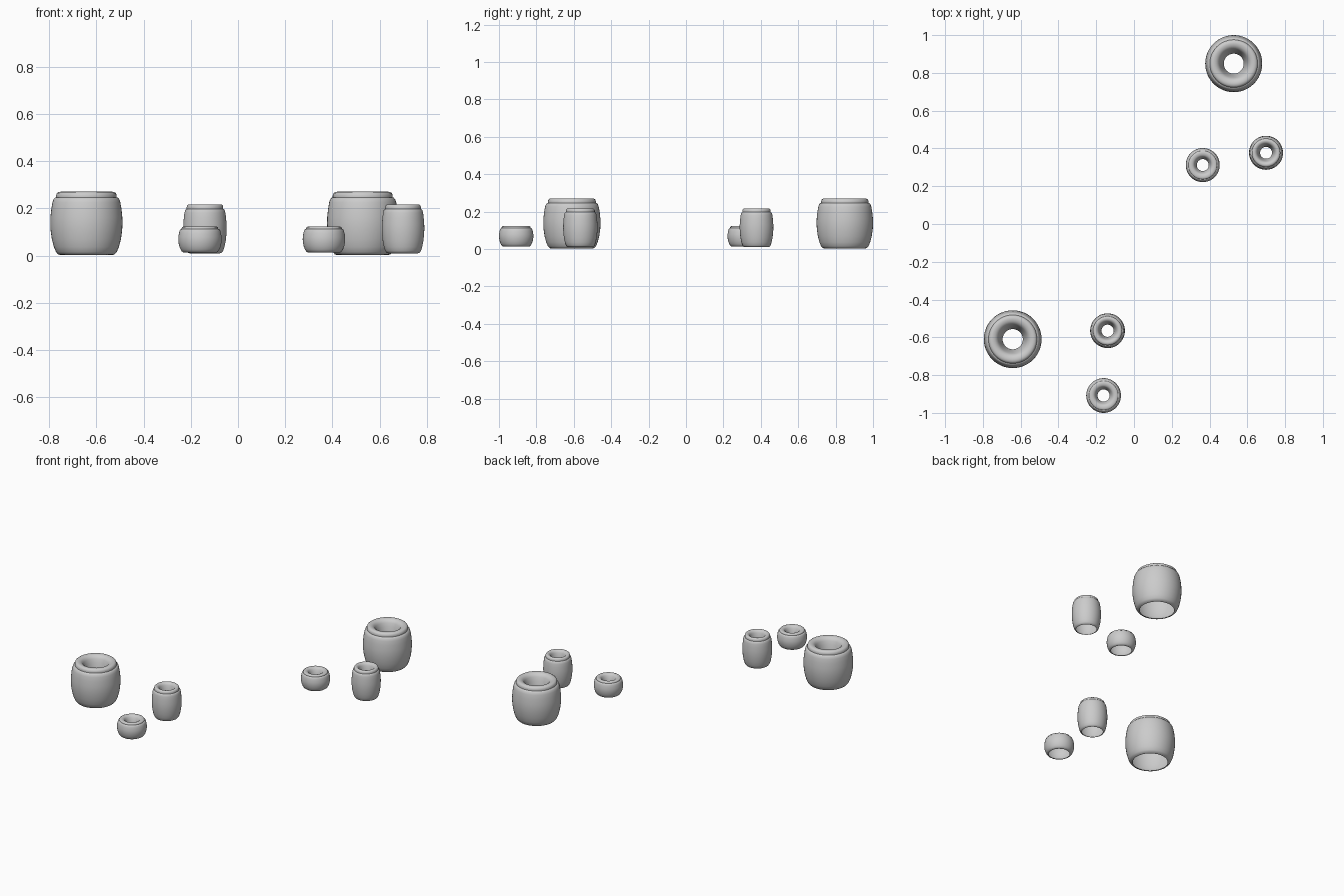
import bpy, bmesh, math

if "Cube" in bpy.data.objects:
    bpy.data.objects.remove(bpy.data.objects["Cube"])

SEGMENTS = 48

# Barrel profile (radius, height), both normalised to 1: outer wall, stepped lip, inner funnel
PROFILE = [
    (0.70, 0.0), (0.78, 0.012), (0.84, 0.05), (0.90, 0.13), (0.955, 0.25),
    (0.99, 0.39), (1.0, 0.50), (0.995, 0.60), (0.97, 0.73), (0.94, 0.83),
    (0.91, 0.88), (0.87, 0.905), (0.84, 0.91), (0.84, 0.94), (0.82, 0.975),
    (0.77, 0.995), (0.70, 1.0), (0.62, 0.99), (0.55, 0.965), (0.50, 0.92),
    (0.45, 0.84), (0.39, 0.72), (0.35, 0.58),
]


def barrel(name, x, y, radius, z0, z1):
    """Revolve the profile into an open-bottomed pot."""
    bm = bmesh.new()
    rings = []
    for r, h in PROFILE:
        ring = []
        for i in range(SEGMENTS):
            a = 2 * math.pi * i / SEGMENTS
            ring.append(bm.verts.new((r * radius * math.cos(a),
                                      r * radius * math.sin(a),
                                      h * (z1 - z0))))
        rings.append(ring)
    for low, high in zip(rings, rings[1:]):
        for i in range(SEGMENTS):
            j = (i + 1) % SEGMENTS
            bm.faces.new((low[i], low[j], high[j], high[i]))
    mesh = bpy.data.meshes.new(name)
    bm.to_mesh(mesh)
    bm.free()
    obj = bpy.data.objects.new(name, mesh)
    obj.location = (x, y, z0)
    bpy.context.collection.objects.link(obj)
    bpy.context.view_layer.objects.active = obj
    obj.select_set(True)
    bpy.ops.object.shade_smooth_by_angle(angle=math.radians(40))
    obj.select_set(False)


# Back right group
barrel("large_pot_back", 0.528, 0.849, 0.151, 0.002, 0.271)
barrel("short_pot_back", 0.364, 0.312, 0.090, 0.013, 0.123)
barrel("tall_pot_back", 0.699, 0.377, 0.090, 0.010, 0.217)

# Front left group
barrel("large_pot_front", -0.642, -0.610, 0.153, 0.002, 0.271)
barrel("short_pot_front", -0.161, -0.908, 0.092, 0.013, 0.123)
barrel("tall_pot_front", -0.140, -0.565, 0.092, 0.010, 0.217)
